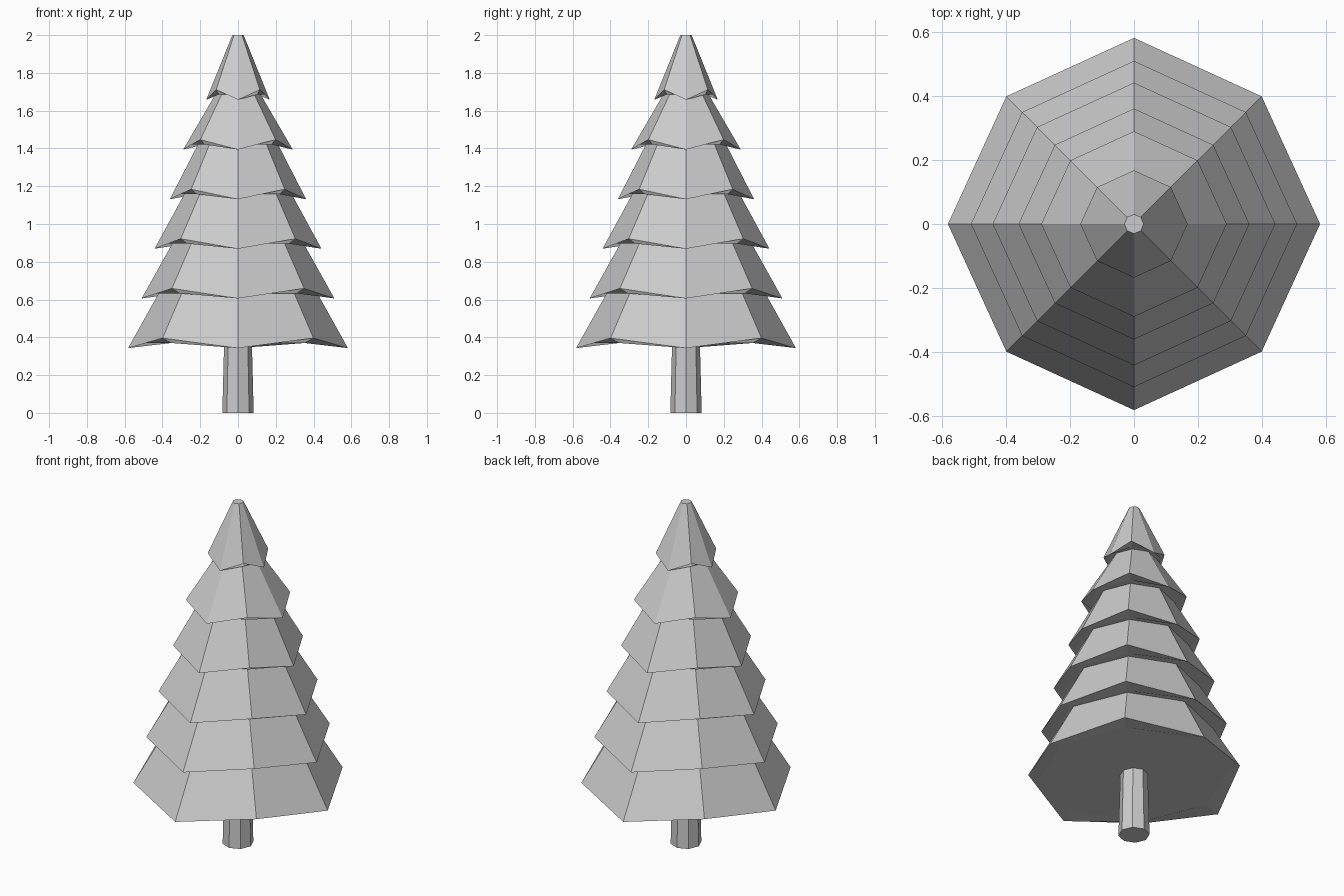
import bpy, bmesh
from math import cos, sin, pi

if "Cube" in bpy.data.objects:
    bpy.data.objects.remove(bpy.data.objects["Cube"])

SIDES = 8


def ring(bm, r_axis, z_axis, r_diag=None, z_diag=None):
    """Octagonal ring; every other corner can have its own radius and height."""
    r_diag = r_axis if r_diag is None else r_diag
    z_diag = z_axis if z_diag is None else z_diag
    verts = []
    for i in range(SIDES):
        a = 2 * pi * i / SIDES
        r, z = (r_diag, z_diag) if i % 2 else (r_axis, z_axis)
        verts.append(bm.verts.new((r * cos(a), r * sin(a), z)))
    return verts


def loft(name, rings):
    """Skin a stack of rings and cap both ends."""
    bm = bmesh.new()
    loops = [ring(bm, *r) for r in rings]
    for lo, hi in zip(loops, loops[1:]):
        for i in range(SIDES):
            j = (i + 1) % SIDES
            bm.faces.new((lo[i], lo[j], hi[j], hi[i]))
    bm.faces.new(loops[0][::-1])
    bm.faces.new(loops[-1])
    bmesh.ops.recalc_face_normals(bm, faces=bm.faces)
    mesh = bpy.data.meshes.new(name)
    bm.to_mesh(mesh)
    bm.free()
    obj = bpy.data.objects.new(name, mesh)
    bpy.context.collection.objects.link(obj)


# Trunk
loft("trunk", [(0.083, 0.0), (0.073, 0.39)])

# Branch tiers: rim radius, rim height, top radius, top height
tiers = [
    (0.582, 0.343, 0.405, 0.66),
    (0.510, 0.606, 0.332, 0.925),
    (0.442, 0.869, 0.267, 1.19),
    (0.361, 1.131, 0.197, 1.45),
    (0.290, 1.394, 0.106, 1.71),
    (0.168, 1.658, 0.030, 2.0),
]
for n, (r, z, r_top, z_top) in enumerate(tiers, 1):
    loft(f"branch_tier_{n}", [
        (r * 0.86, z + 0.027),                # raised flat underside
        (r, z, r * 0.97, z + 0.053),          # drooping rim corners
        (r_top, z_top),
    ])
